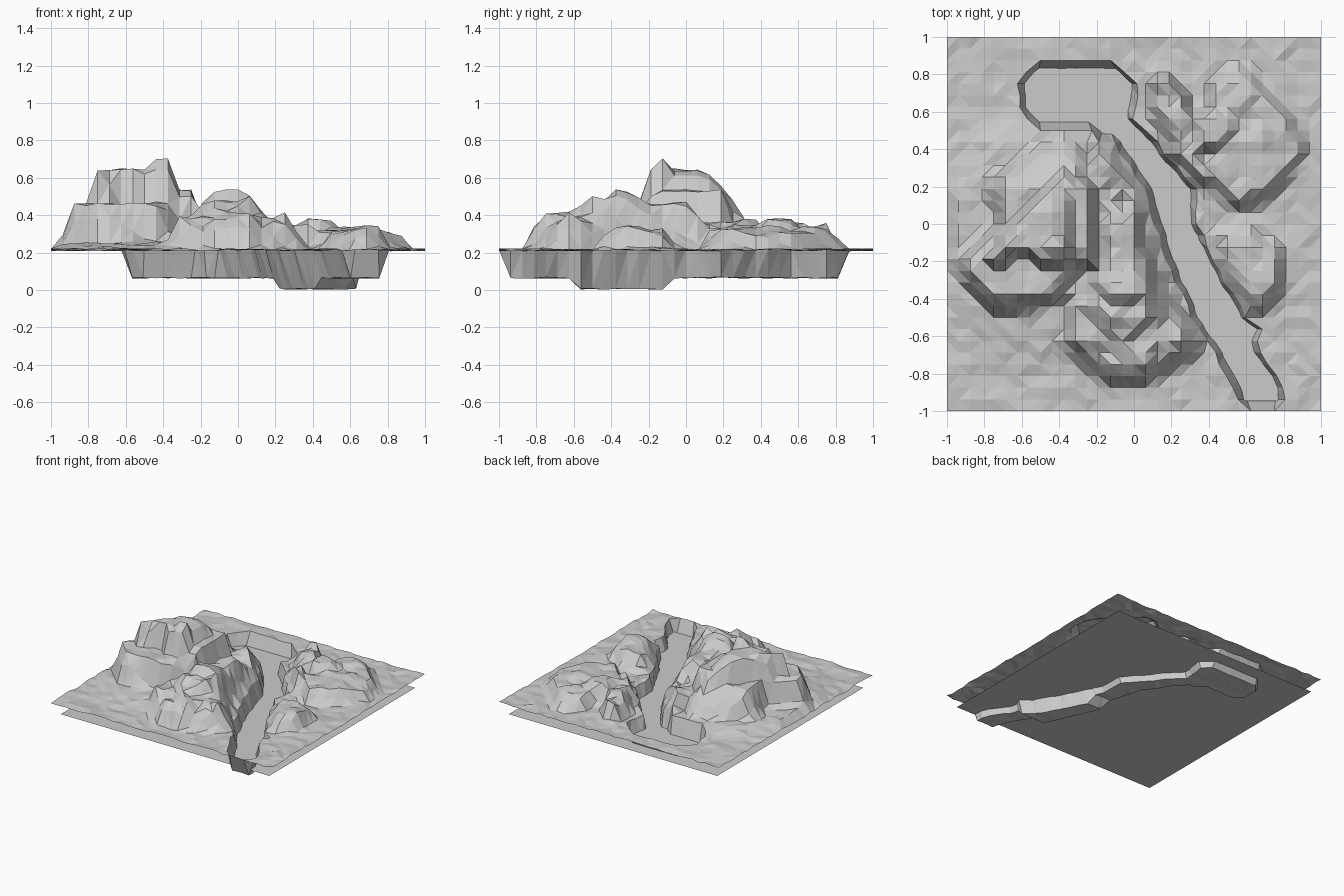
import bpy, bmesh, random
from mathutils import Vector, noise

if "Cube" in bpy.data.objects:
    bpy.data.objects.remove(bpy.data.objects["Cube"])

random.seed(4)
N = 32
STEP = 2 / N

# river and lake banks: (y, left x, right x)
BANKS = [(-1, .56, .8), (-.85, .53, .8), (-.78, .48, .75), (-.66, .42, .65), (-.55, .33, .68),
         (-.5, .31, .6), (-.3, .22, .48), (-.15, .16, .41), (0, .11, .34), (.2, .05, .33),
         (.33, -.04, .2), (.48, -.14, .09), (.53, -.35, .02), (.56, -.56, 0), (.62, -.62, 0),
         (.75, -.62, .02), (.82, -.56, -.05), (1, -.5, -.2)]

# terraced hills: outline, top height, slope width, roughness
MESA = [
    ([(-.36, .5), (-.55, .44), (-.8, .25), (-.76, .02), (-.98, -.2), (-.9, -.36),
      (-.75, -.5), (-.38, -.43), (-.22, -.2), (-.2, .35)], .46, .07, .015),
    ([(-.3, .38), (-.42, .36), (-.74, -.02), (-.86, -.2), (-.8, -.31), (-.6, -.22),
      (-.3, -.24)], .64, .08, .01),
    ([(-.19, .25), (-.42, .25), (-.42, -.24), (-.19, -.24)], .53, .06, .015),
    ([(-.3, .0), (-.55, -.06), (-.55, -.24), (-.3, -.24)], .7, .06, .01),
]
CENTRE = [
    ([(-.2, .5), (-.1, .42), (.05, .2), (.12, -.1), (.18, -.3), (.33, -.55), (.38, -.68),
      (.05, -.88), (-.15, -.86), (-.4, -.66), (-.38, -.4), (-.25, -.2), (-.3, .3)], .37, .08, .06),
    ([(-.2, .12), (.06, .12), (.12, -.15), (.2, -.42), (.18, -.58), (0, -.66), (-.22, -.6),
      (-.32, -.45), (-.24, -.2)], .48, .1, .05),
    ([(-.25, -.26), (.04, -.2), (.08, -.45), (-.2, -.48)], .53, .06, .02),
]
EAST = [
    ([(.06, .82), (.2, .82), (.3, .7), (.38, .4), (.48, .2), (.36, .17), (.2, .36), (.08, .6)],
     .35, .06, .04),
    ([(.4, .8), (.6, .88), (.7, .76), (.87, .6), (.94, .38), (.75, .12), (.55, .06),
      (.38, .2), (.33, .55)], .32, .07, .03),
    ([(.27, .6), (.5, .66), (.58, .5), (.44, .34), (.29, .38)], .38, .05, .01),
    ([(.42, -.05), (.62, -.04), (.82, -.1), (.82, -.36), (.72, -.5), (.6, -.46), (.46, -.25)],
     .325, .07, .025),
]


def depth_inside(x, y, poly):
    """Distance to the outline when inside it, otherwise zero."""
    p = Vector((x, y))
    inside, best = False, 9
    for i in range(len(poly)):
        a, b = Vector(poly[i - 1]), Vector(poly[i])
        if (a.y > y) != (b.y > y) and x < (b.x - a.x) * (y - a.y) / (b.y - a.y) + a.x:
            inside = not inside
        e = b - a
        t = max(0, min(1, (p - a).dot(e) / e.length_squared))
        best = min(best, (p - a - e * t).length)
    return best if inside else 0


def height(x, y):
    base = .213 + random.uniform(-.006, .01)
    z = base
    for hills, ramp in ((MESA, True), (CENTRE, False), (EAST, False)):
        for poly, top, width, rough in hills:
            f = min(1, depth_inside(x, y, poly) / width)
            if f > 0:
                n = noise.noise(Vector((x * 8, y * 8, top * 9)))
                target = top + rough * 1.4 * n
                # the mesa ramps up from the north
                if ramp:
                    target = min(target, .26 + (.5 - y) * (.95 if top > .5 else .65))
                z = max(z, base + (target - base) * f)
    # low apron around the west mountain
    d = Vector((x + .45, y + .05)).length
    return max(z, base + .04 * max(0, min(1, (.75 - d) * 4)) * (abs(x) < .99))


def banks(y):
    for (y0, l0, r0), (y1, l1, r1) in zip(BANKS, BANKS[1:]):
        if y0 <= y <= y1:
            t = (y - y0) / (y1 - y0)
            return l0 + (l1 - l0) * t, r0 + (r1 - r0) * t


def column(x):
    return round((x + 1) / STEP)


# terrain sheet with carved river bed
bm = bmesh.new()
rows = []
for j in range(N + 1):
    y = -1 + j * STEP
    xs = [-1 + i * STEP for i in range(N + 1)]
    left, right = banks(y)
    river = -.96 < y < .83
    deep = -.6 < y < -.11
    ci, cj = column(left), column(right)
    if -.99 < y < .83:
        wobble = random.uniform(-.012, .012)
        xs[ci], xs[cj] = left + wobble, right + wobble
        # the foot of each bank follows its rim
        xs[ci + 1], xs[cj - 1] = left + (.07 if deep else .055), right - .045
    row = []
    for i, x in enumerate(xs):
        if river and ci < i < cj:
            z = (.005 if deep else .065) + random.uniform(-.004, .004)
        else:
            z = height(x, y)
        row.append(bm.verts.new((x, y, max(z, 0))))
    rows.append(row)
for j in range(N):
    for i in range(N):
        bm.faces.new((rows[j][i], rows[j][i + 1], rows[j + 1][i + 1], rows[j + 1][i]))
bmesh.ops.triangulate(bm, faces=bm.faces[:], quad_method='SHORT_EDGE')
mesh = bpy.data.meshes.new("terrain")
bm.to_mesh(mesh)
bm.free()
bpy.context.collection.objects.link(bpy.data.objects.new("terrain", mesh))

# water sheet
bpy.ops.mesh.primitive_plane_add(size=1.895, location=(0, 0, .115))
bpy.context.object.name = "water"
